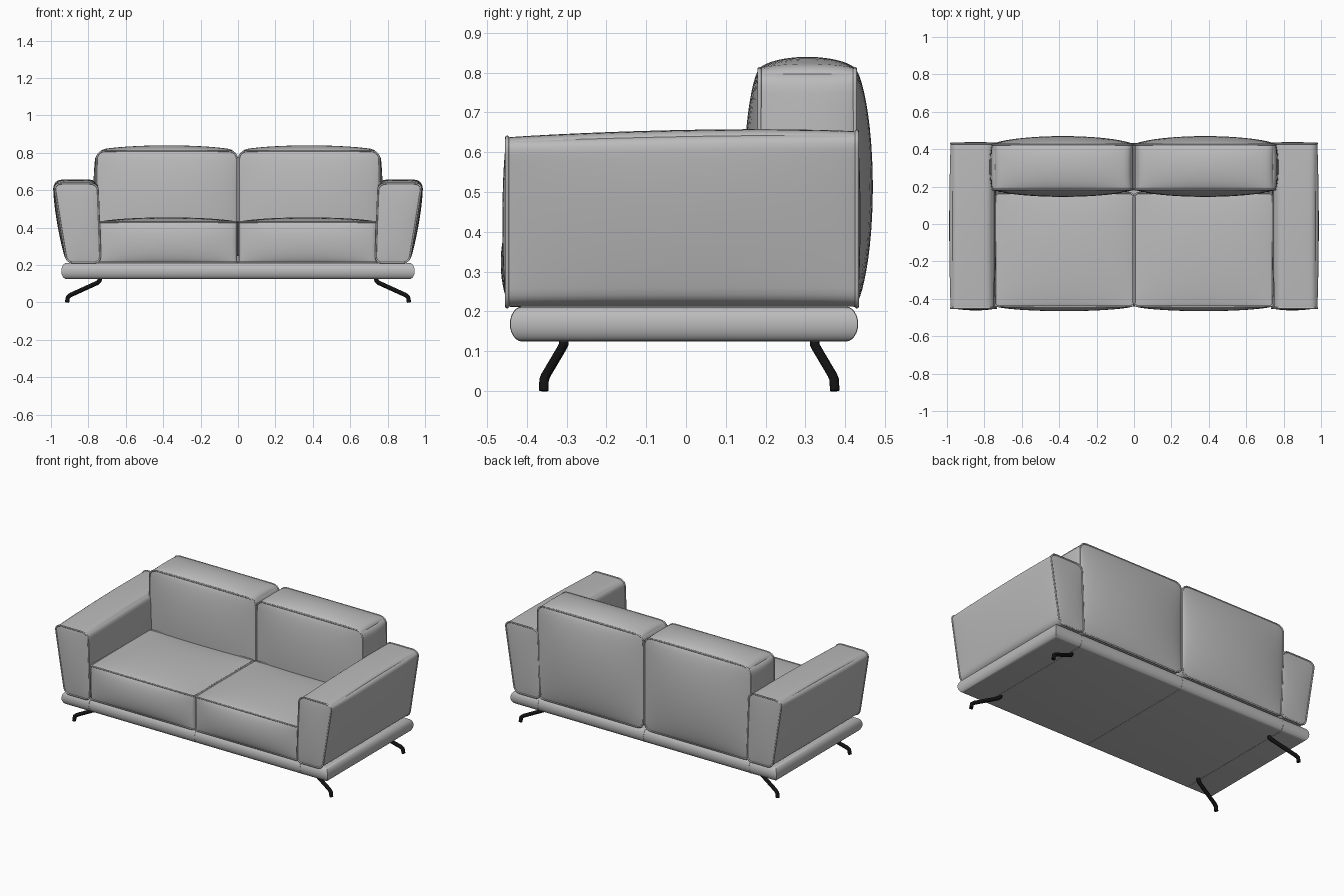
import bpy, bmesh, math
from mathutils import Vector

old = bpy.data.objects.get("Cube")
if old:
    bpy.data.objects.remove(old, do_unlink=True)


def material(name, rgb):
    m = bpy.data.materials.new(name)
    m.use_nodes = True
    m.diffuse_color = (*rgb, 1)
    bsdf = m.node_tree.nodes["Principled BSDF"]
    bsdf.inputs["Base Color"].default_value = (*rgb, 1)
    bsdf.inputs["Roughness"].default_value = 0.6
    return m


LEATHER = material("grey leather", (0.5, 0.5, 0.5))
BLACK = material("black metal", (0.006, 0.006, 0.006))


def add_mesh(name, bm, mat):
    bmesh.ops.recalc_face_normals(bm, faces=bm.faces)
    me = bpy.data.meshes.new(name)
    bm.to_mesh(me)
    bm.free()
    me.materials.append(mat)
    ob = bpy.data.objects.new(name, me)
    bpy.context.collection.objects.link(ob)
    bpy.ops.object.select_all(action='DESELECT')
    ob.select_set(True)
    bpy.context.view_layer.objects.active = ob
    bpy.ops.object.shade_smooth_by_angle(angle=math.radians(38))
    return ob


def tube(name, points, radius, mat, closed=False):
    cu = bpy.data.curves.new(name, 'CURVE')
    cu.dimensions = '3D'
    cu.bevel_depth = radius
    cu.bevel_resolution = 3
    cu.use_fill_caps = True
    sp = cu.splines.new('POLY')
    sp.points.add(len(points) - 1)
    for q, p in zip(sp.points, points):
        q.co = (*p, 1)
    sp.use_cyclic_u = closed
    cu.materials.append(mat)
    ob = bpy.data.objects.new(name, cu)
    bpy.context.collection.objects.link(ob)


def puffed_shape(lo, hi, axis, radius, bulge, side, warp):
    """Return a map from the unit cube to a stuffed block with rounded corners around one axis."""
    lo, hi = Vector(lo), Vector(hi)
    mid, half = (lo + hi) / 2, (hi - lo) / 2
    a, b = [i for i in range(3) if i != axis]

    def place(u):
        u = [math.sin(c * math.pi / 2) for c in u]
        d = Vector([half[i] * u[i] for i in range(3)])
        # Round the corners of the cross-section
        ca = max(abs(d[a]) - half[a] + radius, 0)
        cb = max(abs(d[b]) - half[b] + radius, 0)
        if ca and cb:
            k = max(ca, cb) / math.hypot(ca, cb)
            d[a] = math.copysign(half[a] - radius + ca * k, d[a])
            d[b] = math.copysign(half[b] - radius + cb * k, d[b])
        # Swell every panel toward its middle
        for i in range(3):
            j, k = [n for n in range(3) if n != i]
            w = max((1 - u[j] ** 2) * (1 - u[k] ** 2), 0) ** 0.65
            d[i] += bulge.get((i, u[i] > 0), 0) * u[i] * w
        p = mid + d
        if warp:
            p = warp(p)
        p.x *= side
        return p
    return place


def cushion(name, lo, hi, axis, radius, bulge, side, warp=None, cuts=23):
    place = puffed_shape(lo, hi, axis, radius, bulge, side, warp)
    bm = bmesh.new()
    bmesh.ops.create_cube(bm, size=2)
    bmesh.ops.subdivide_edges(bm, edges=bm.edges[:], cuts=cuts, use_grid_fill=True)
    for v in bm.verts:
        v.co = place(v.co)
    add_mesh(name, bm, LEATHER)
    # Piped seams around both end panels
    steps = [2 * i / (cuts + 1) - 1 for i in range(cuts + 1)]
    ring = ([(t, -1) for t in steps] + [(1, t) for t in steps]
            + [(-t, 1) for t in steps] + [(-1, -t) for t in steps])
    for end in (-1, 1):
        pts = []
        for r in ring:
            u = list(r)
            u.insert(axis, end)
            pts.append(place(u))
        tube(f"{name}_piping_{'b' if end > 0 else 'a'}", pts, 0.005, LEATHER, True)


def arm_warp(p):
    t = (p.z - 0.21) / 0.43
    outer = (p.x - 0.735) / 0.18
    y = (p.y + 0.45) / 0.88
    rise = 0.016 * math.sin(min(max(y, 0), 1) * math.pi * 0.6)
    return Vector((p.x + t * (0.015 + outer * 0.055), p.y, p.z + rise * max(t, 0)))


X0, X1, Y0, Y1, Z0, Z1 = [(i, s) for i in range(3) for s in (False, True)]

for side, word in ((1, "left"), (-1, "right")):
    cushion(f"{word}_seat_cushion", (0.004, -0.44, 0.215), (0.742, 0.165, 0.43), 2, 0.015,
            {Z1: 0.025, Y0: 0.026, X1: 0.008}, side)
    cushion(f"{word}_back_cushion", (0.004, 0.185, 0.215), (0.757, 0.425, 0.81), 1, 0.045,
            {Y0: 0.04, Y1: 0.045, Z1: 0.03, X1: 0.018}, side)
    cushion(f"{word}_arm", (0.735, -0.45, 0.212), (0.915, 0.43, 0.637), 1, 0.035,
            {Y0: 0.012, Y1: 0.009, Z1: 0.006, X1: 0.016, X0: 0.004}, side, arm_warp)

# Padded base plinth with a bulging rim and mitred corners
arc = [math.radians(-90 + 15 * i) for i in range(13)]


def rim(t):
    return 0.917 + 0.028 * math.cos(t), 0.407 + 0.03 * math.cos(t), 0.168 + 0.043 * math.sin(t)


bm = bmesh.new()
loops = []
for t in arc:
    x, y, z = rim(t)
    loops.append([bm.verts.new((sx * x, sy * y - 0.005, z))
                  for sx, sy in ((-1, -1), (1, -1), (1, 1), (-1, 1))])
for l0, l1 in zip(loops, loops[1:]):
    for i in range(4):
        j = (i + 1) % 4
        bm.faces.new((l0[i], l0[j], l1[j], l1[i]))
bm.faces.new(loops[0][::-1])
bm.faces.new(loops[-1])
add_mesh("base", bm, LEATHER)

# Stitch lines across the base
for x, word in ((-0.75, "right"), (0, "middle"), (0.75, "left")):
    pts = [(x, s * rim(t)[1] - 0.005, rim(t)[2])
           for s, angles in ((-1, arc), (1, arc[::-1])) for t in angles]
    tube(f"{word}_base_seam", pts, 0.0012, LEATHER, True)

# Bent rod legs
for sx, wx in ((1, "left"), (-1, "right")):
    for sy, wy in ((-1, "front"), (1, "back")):
        path = [(0.738, 0.316, 0.128), (0.74, 0.316, 0.116), (0.75, 0.321, 0.106),
                (0.895, 0.36, 0.04), (0.91, 0.365, 0.028), (0.914, 0.366, 0)]
        tube(f"{wy}_{wx}_leg", [(sx * x, sy * y + 0.008, z) for x, y, z in path], 0.012, BLACK)
